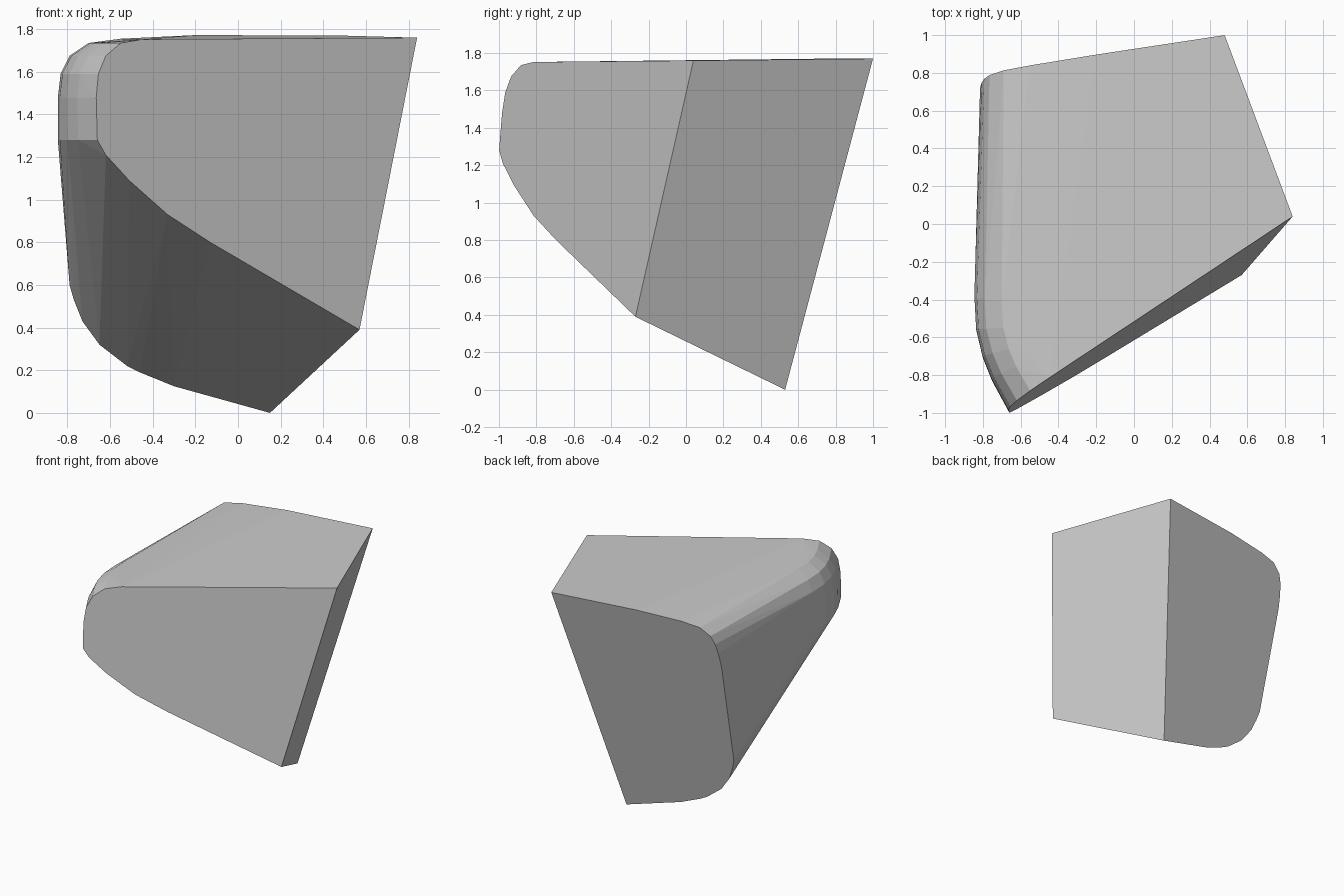
import bpy, bmesh, math

if "Cube" in bpy.data.objects:
    bpy.data.objects.remove(bpy.data.objects["Cube"])


def front_y(x, z):
    # plane of the flat front face
    return -0.685 + 0.662 * x + 0.0958 * z


def back_y(x, z):
    # plane of the flat back face
    return 0.5073 + 0.152 * x + 0.237 * z


points = []

# front face outline (x, z)
front = [(0.84, 1.76), (0.57, 0.39), (-0.13, 0.80), (-0.33, 0.93),
         (-0.51, 1.09), (-0.62, 1.21), (-0.45, 1.752)]
points += [(x, front_y(x, z), z) for x, z in front]

# back face outline (x, z)
back = [(0.48, 1.77), (0.15, 0.0), (-0.30, 0.125), (-0.46, 0.19), (-0.52, 0.22),
        (-0.65, 0.32), (-0.73, 0.43), (-0.77, 0.53), (-0.79, 0.60),
        (-0.815, 1.42), (-0.807, 1.53), (-0.793, 1.61), (-0.765, 1.675),
        (-0.69, 1.733), (-0.55, 1.755), (-0.20, 1.772)]
points += [(x, back_y(x, z), z) for x, z in back]

# rounded front left corner: z, front x, side x, side y
levels = [(1.28, -0.66, -0.845, -0.38), (1.48, -0.665, -0.845, -0.38),
          (1.59, -0.655, -0.832, -0.39), (1.675, -0.62, -0.79, -0.40),
          (1.735, -0.55, -0.70, -0.41)]
arc = [(0, 0), (0.49, 0.27), (0.76, 0.47), (0.95, 0.71), (1, 1)]
for z, fx, sx, sy in levels:
    fy = front_y(fx, z)
    points += [(fx + (sx - fx) * u, fy + (sy - fy) * v, z) for u, v in arc]

# convex body
bm = bmesh.new()
for p in points:
    bm.verts.new(p)
hull = bmesh.ops.convex_hull(bm, input=bm.verts)
loose = [v for v in bm.verts if not v.link_faces]
bmesh.ops.delete(bm, geom=loose, context='VERTS')
bmesh.ops.dissolve_limit(bm, angle_limit=math.radians(1.0),
                         verts=bm.verts, edges=bm.edges)
bmesh.ops.recalc_face_normals(bm, faces=bm.faces)
mesh = bpy.data.meshes.new("rounded_block")
bm.to_mesh(mesh)
bm.free()

grey = bpy.data.materials.new("grey")
grey.diffuse_color = (0.6, 0.6, 0.6, 1)
grey.use_nodes = True
grey.node_tree.nodes["Principled BSDF"].inputs["Base Color"].default_value = grey.diffuse_color
mesh.materials.append(grey)
block = bpy.data.objects.new("rounded_block", mesh)
bpy.context.collection.objects.link(block)
